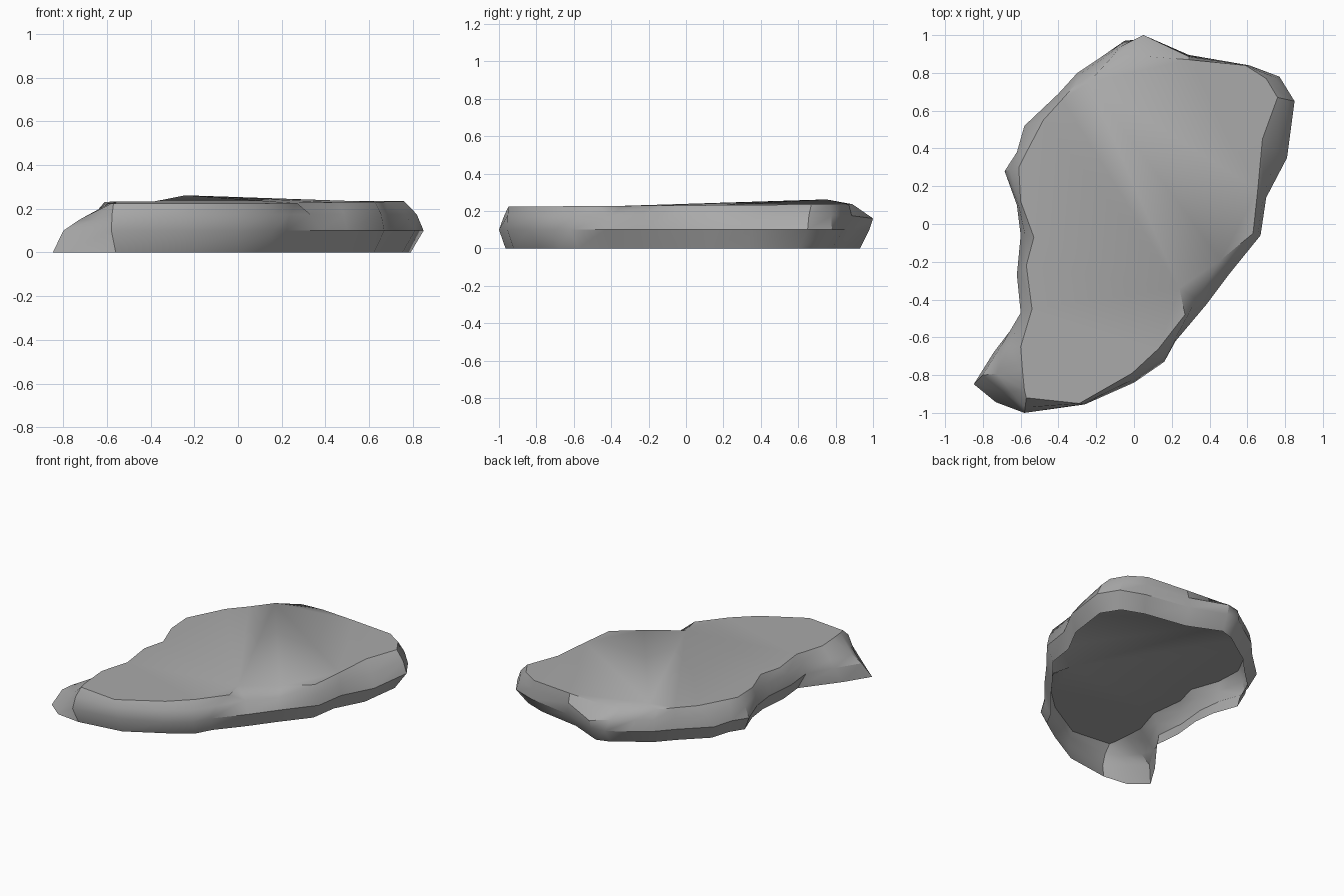
import bpy, bmesh
from mathutils import Vector

if "Cube" in bpy.data.objects:
    bpy.data.objects.remove(bpy.data.objects["Cube"])

# Columns around the slab: widest outline (x, y) and top rim (x, y)
COLUMNS = [
    (.05, 1.0, .03, .89), (-.05, .97, -.12, .88), (-.18, .88, -.24, .80), (-.30, .80, -.30, .75),
    (-.40, .69, -.38, .66), (-.58, .52, -.48, .55), (-.62, .38, -.58, .36), (-.685, .28, -.61, .30),
    (-.62, .10, -.60, .12), (-.60, -.06, -.53, -.07), (-.62, -.27, -.57, -.22), (-.60, -.47, -.54, -.45),
    (-.70, -.64, -.60, -.65), (-.80, -.80, -.59, -.78), (-.69, -.89, -.58, -.88), (-.58, -1.0, -.57, -.92),
    (-.26, -.955, -.29, -.95), (0, -.84, -.01, -.79), (.16, -.73, .13, -.66), (.22, -.62, .27, -.48),
    (.38, -.43, .24, -.34), (.50, -.27, .46, -.19), (.67, -.06, .63, -.05), (.70, .14, .655, .18),
    (.81, .35, .68, .45), (.85, .65, .76, .67), (.77, .78, .70, .77), (.61, .84, .59, .84),
    (.29, .895, .29, .87),
]

stone = bpy.data.materials.new("stone_grey")
stone.diffuse_color = (0.4, 0.4, 0.4, 1)
stone.use_nodes = True
stone.node_tree.nodes["Principled BSDF"].inputs["Base Color"].default_value = stone.diffuse_color

bm = bmesh.new()
rings = [[], [], [], []]
for mx, my, tx, ty in COLUMNS:
    mid, rim = Vector((mx, my, .1)), Vector((tx, ty, .23 + .007 * ty))
    # foot tucks in under the bulge, but flares out at the front left toe
    toe = mx < -.65 and my < -.5
    foot = mid * (1.06 if toe else .93)
    if my < -.9:
        foot = mid * .965
    foot.z = 0
    shoulder = mid.lerp(rim, .35)
    shoulder.z = .15 if toe else .175
    if my == 1.0:
        shoulder = Vector((mx, my, .16))
        mid.y = .98
    if (tx, ty) == (-.24, .80):      # small raised bump on the back rim
        rim = Vector((-.24, .75, .262))
    for ring, p in zip(rings, (foot, mid, shoulder, rim)):
        ring.append(bm.verts.new(p))

# Side walls and top; the underside is open
n = len(COLUMNS)
for low, high in zip(rings, rings[1:]):
    for i in range(n):
        j = (i + 1) % n
        bm.faces.new((low[i], low[j], high[j], high[i]))
top = bm.faces.new(rings[3])
bmesh.ops.triangulate(bm, faces=[top])
bmesh.ops.recalc_face_normals(bm, faces=bm.faces)
if sum(f.normal.z * f.calc_area() for f in bm.faces) < 0:
    bmesh.ops.reverse_faces(bm, faces=bm.faces)

mesh = bpy.data.meshes.new("rock_slab")
bm.to_mesh(mesh)
bm.free()
mesh.materials.append(stone)
slab = bpy.data.objects.new("rock_slab", mesh)
bpy.context.collection.objects.link(slab)
bpy.context.view_layer.objects.active = slab
slab.select_set(True)
bpy.ops.object.shade_smooth_by_angle(angle=0.6)
